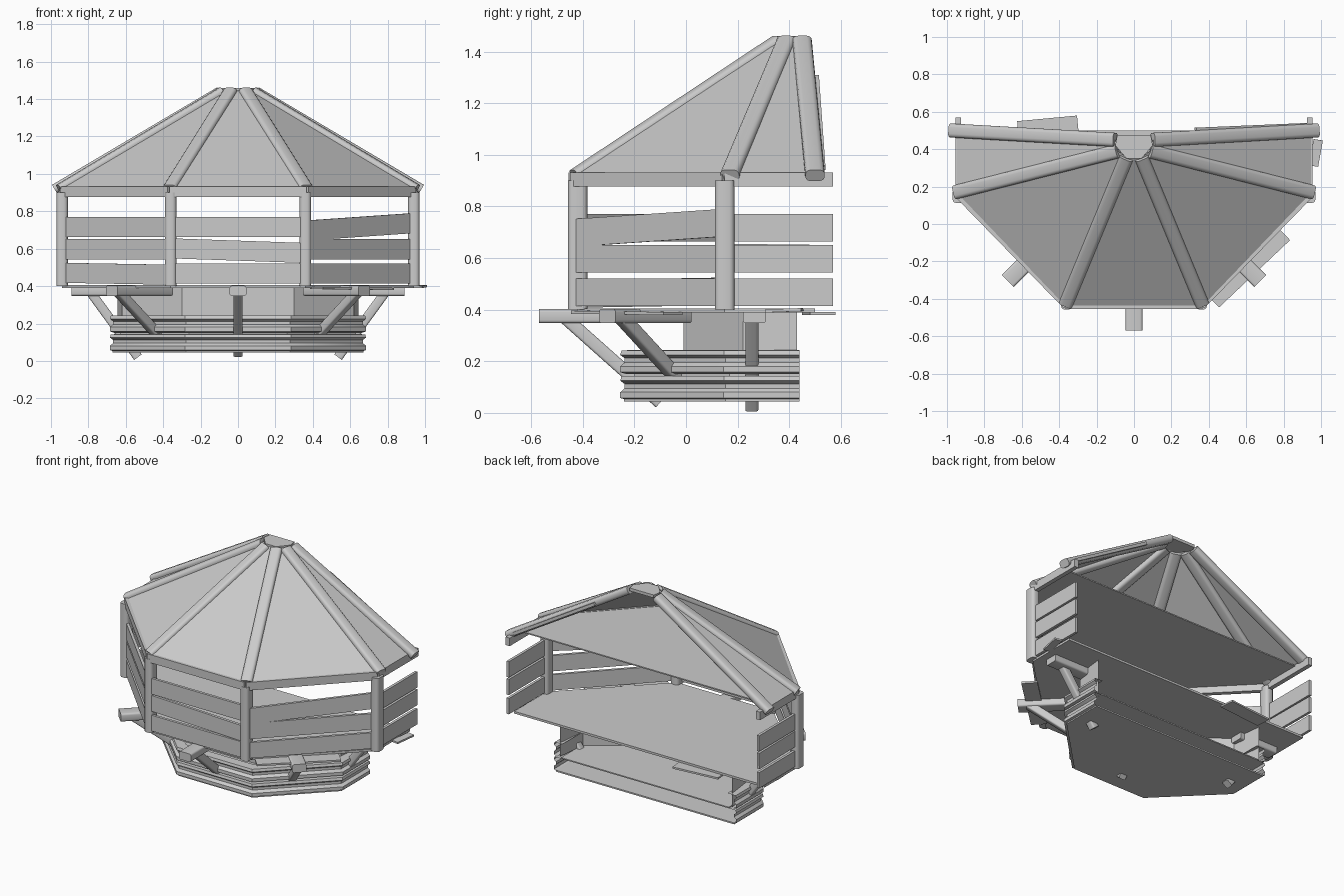
import bpy, bmesh, math
from mathutils import Vector, Matrix

cube = bpy.data.objects.get("Cube")
if cube:
    bpy.data.objects.remove(cube, do_unlink=True)

grey = bpy.data.materials.new("weathered_grey")
grey.use_nodes = True
colour = (0.6, 0.6, 0.6, 1)
grey.diffuse_color = colour
grey.node_tree.nodes["Principled BSDF"].inputs["Base Color"].default_value = colour


def finish(name, bm, smooth=False):
    bmesh.ops.recalc_face_normals(bm, faces=bm.faces)
    mesh = bpy.data.meshes.new(name)
    bm.to_mesh(mesh)
    bm.free()
    mesh.materials.append(grey)
    ob = bpy.data.objects.new(name, mesh)
    bpy.context.scene.collection.objects.link(ob)
    if smooth:
        bpy.ops.object.select_all(action="DESELECT")
        ob.select_set(True)
        bpy.context.view_layer.objects.active = ob
        bpy.ops.object.shade_smooth_by_angle(angle=math.radians(40))
    return ob


def beam(name, p, q, width, height, bevel=0.0):
    """Box running from p to q; width is sideways, height is the other way."""
    p, q = Vector(p), Vector(q)
    along = (q - p).normalized()
    ref = Vector((0, 0, 1)) if abs(along.z) < 0.95 else Vector((0, -1, 0))
    side = ref.cross(along).normalized()
    up = along.cross(side)
    frame = Matrix((along, side, up)).transposed().to_4x4()
    frame.translation = (p + q) / 2
    bm = bmesh.new()
    bmesh.ops.create_cube(bm, size=1)
    bmesh.ops.scale(bm, vec=((q - p).length, width, height), verts=bm.verts)
    if bevel:
        long_edges = [e for e in bm.edges
                      if abs((e.verts[0].co - e.verts[1].co).x) > 1e-4]
        bmesh.ops.bevel(bm, geom=long_edges, offset=bevel, segments=3,
                        profile=0.5, affect="EDGES")
    bmesh.ops.transform(bm, matrix=frame, verts=bm.verts)
    return finish(name, bm, bevel > 0)


def slab(name, outline, bottom, top):
    bm = bmesh.new()
    face = bm.faces.new([bm.verts.new((x, y, bottom)) for x, y in outline])
    new = bmesh.ops.extrude_face_region(bm, geom=[face])["geom"]
    bmesh.ops.translate(bm, vec=(0, 0, top - bottom),
                        verts=[v for v in new if isinstance(v, bmesh.types.BMVert)])
    return finish(name, bm)


def loft(name, rings, smooth=False):
    """Skin open rings of points, leaving the back open."""
    bm = bmesh.new()
    rows = [[bm.verts.new(p) for p in ring] for ring in rings]
    for a, b in zip(rows, rows[1:]):
        for i in range(len(a) - 1):
            bm.faces.new((a[i], a[i + 1], b[i + 1], b[i]))
    return finish(name, bm, smooth)


def mirror_path(half):
    """Right half from back to front, completed on the left."""
    return half + [(-x, y) for x, y in reversed(half)]


def half_octagon(a, centre=0.43):
    t = a * math.tan(math.pi / 8)
    return mirror_path([(a, 0.44), (a, centre - t), (t, centre - a)])


# Base: two moulded bands over a closed bottom plate
for i, z in enumerate((0.05, 0.15)):
    profile = [(0.66, 0), (0.685, 0.008), (0.685, 0.03), (0.668, 0.045),
               (0.668, 0.062), (0.685, 0.075), (0.68, 0.092), (0.62, 0.094)]
    rings = [[(x, y, z + dz) for x, y in half_octagon(a)] for a, dz in profile]
    loft(f"base_band_{i + 1}", rings, True)
slab("base_bottom", half_octagon(0.67), 0.045, 0.055)
slab("base_ledge", half_octagon(0.63), 0.143, 0.151)

# Set-back drum wall below the floor
drum = mirror_path([(0.645, 0.43), (0.62, 0.22), (0.3, -0.01)])
loft("drum_wall", [[(x, y, z) for x, y in drum] for z in (0.15, 0.4)])

# Floor and ceiling
corners = mirror_path([(0.94, 0.5), (0.94, 0.15), (0.36, -0.42)])
slab("floor", corners, 0.39, 0.405)
slab("ceiling", mirror_path([(0.94, 0.44), (0.94, 0.15), (0.36, -0.43)]), 0.922, 0.93)

# Loose floor planks
beam("loose_plank_side", (0.96, 0.31, 0.395), (0.985, 0.45, 0.4), 0.05, 0.012)
beam("loose_plank_corner", (0.42, -0.41, 0.39), (0.8, -0.05, 0.385), 0.1, 0.012)
beam("loose_plank_back", (-0.62, 0.5, 0.385), (-0.3, 0.53, 0.385), 0.1, 0.012)

# Brackets: beam ends under the floor with slanting struts
brackets = [("front", (0, -0.57), (0, -0.2), (0, -0.47), (0, -0.1), 0.04)]
for side, s in (("left", 1), ("right", -1)):
    brackets += [
        (f"{side}_diagonal", (s * 0.675, -0.305), (s * 0.38, -0.01),
         (s * 0.64, -0.25), (s * 0.41, -0.02), 0.12),
        (f"{side}_side", (s * 0.89, 0.265), (s * 0.6, 0.265),
         (s * 0.79, 0.255), (s * 0.535, 0.255), 0.02)]
for name, outer, inner, top, foot, z in brackets:
    beam(f"bracket_beam_{name}", (*outer, 0.375), (*inner, 0.375), 0.09, 0.055, 0.012)
    beam(f"bracket_strut_{name}", (*top, 0.37), (*foot, z), 0.05, 0.05, 0.01)

# Posts at the corners
for i, (x, y) in enumerate(corners[1:5]):
    beam(f"post_{i + 1}", (x, y, 0.4), (x, y, 0.9), 0.06, 0.075, 0.02)

# Railings and eave beams; each bay runs between neighbouring corners
wall = mirror_path([(0.94, 0.57), (0.94, 0.15), (0.365, -0.44)])
bays = ("left_side", "left_diagonal", "front", "right_diagonal", "right_side")
sag = {("left_diagonal", 2): (0.02, -0.02), ("front", 1): (-0.02, 0.005),
       ("right_side", 1): (0.005, 0), ("right_diagonal", 0): (-0.006, 0.004)}
for bay, a, b in zip(bays, wall, wall[1:]):
    for row, z in enumerate((0.467, 0.597, 0.717)):
        da, db = sag.get((bay, row), (0, 0))
        beam(f"rail_{bay}_{row + 1}", (*a, z + da), (*b, z + db), 0.018, 0.107)
    beam(f"eave_beam_{bay}", (*a, 0.905), (*b, 0.905), 0.03, 0.055)

# Roof panels between a small crown and the eaves
crown = mirror_path([(0.1, 0.45), (0.085, 0.39), (0.04, 0.355)])
eaves = mirror_path([(0.95, 0.47), (0.95, 0.165), (0.37, -0.44)])
loft("roof_panels", [[(x, y, 1.45) for x, y in crown],
                     [(x, y, 0.93) for x, y in eaves]])
slab("roof_crown", mirror_path([(0.09, 0.475), (0.1, 0.42), (0.04, 0.35)]), 1.44, 1.46)

# Roof ribs over every joint
tips = mirror_path([(0.98, 0.5), (0.955, 0.17), (0.365, -0.43)])
for i, (c, t) in enumerate(zip(crown, tips)):
    beam(f"roof_rib_{i + 1}", (*c, 1.44), (*t, 0.92), 0.075, 0.05, 0.02)

# Loose batten along the back of the roof
beam("roof_batten", (0.33, 0.5, 1.3), (0.92, 0.525, 0.95), 0.03, 0.02)
